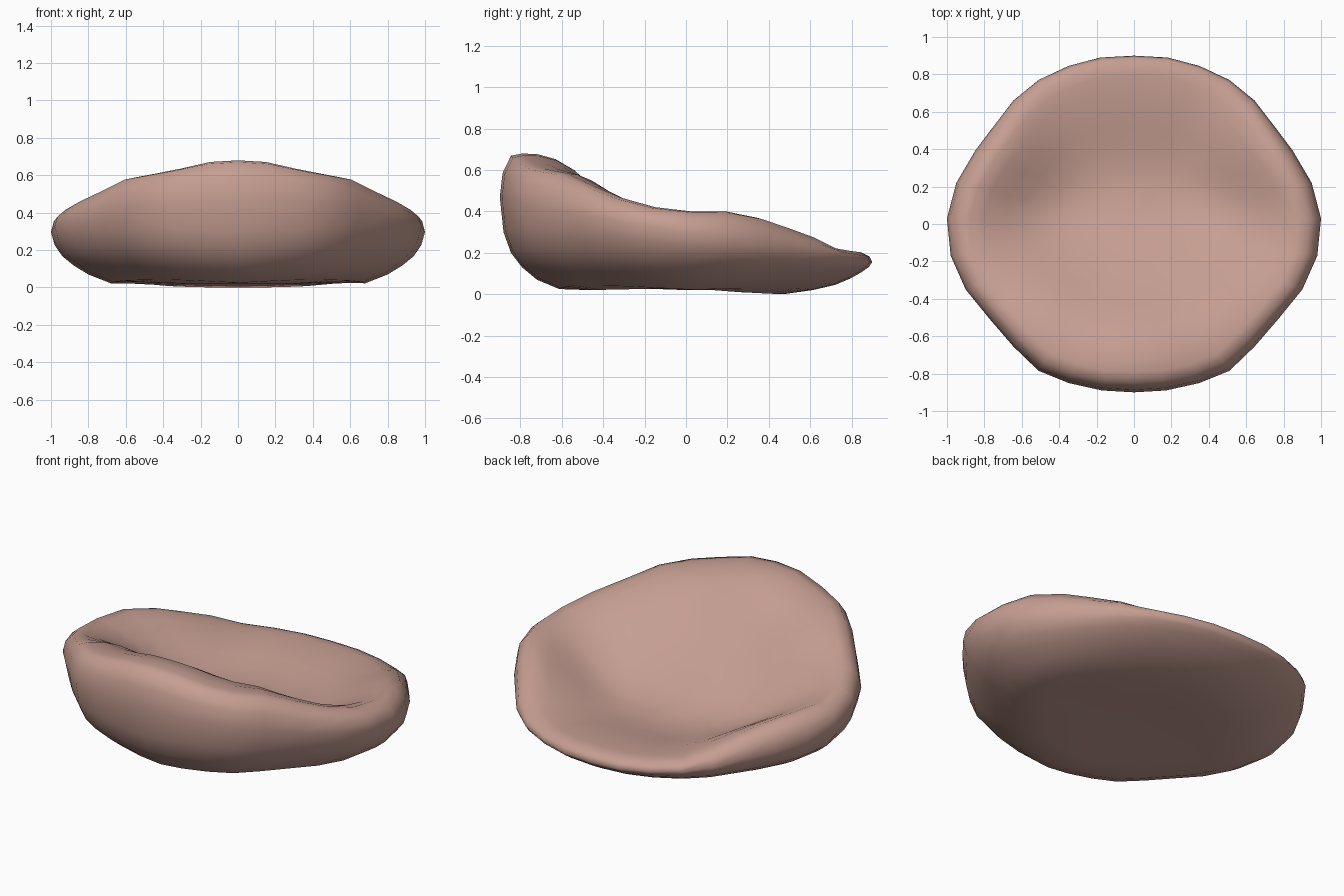
import bpy, bmesh

if "Cube" in bpy.data.objects:
    bpy.data.objects.remove(bpy.data.objects["Cube"])


def lerp_table(table, t):
    """Piecewise linear lookup."""
    if t <= table[0][0]:
        return table[0][1]
    for (a, va), (b, vb) in zip(table, table[1:]):
        if t <= b:
            return va + (vb - va) * (t - a) / (b - a)
    return table[-1][1]


def ease(a, b, t):
    """Slow start, steepest near the rim."""
    t = max(0.0, min(1.0, (t - a) / (b - a)))
    return t * t * (2.2 - 1.2 * t)


# Plan outline, right half from front to back
half = [(0, -.9), (.17, -.89), (.35, -.85), (.51, -.785), (.645, -.655),
        (.77, -.51), (.9, -.35), (.98, -.17), (1, .03), (.95, .22),
        (.85, .39), (.76, .51), (.645, .66), (.51, .77), (.35, .845),
        (.18, .89), (0, .9)]
outline = half + [(-x, y) for x, y in half[-2:0:-1]]

# Heights along y: widest edge, rim crest, and hollow centre line
edge_z = [(-.9, .47), (-.5, .38), (0, .30), (.5, .23), (.9, .155)]
rim_z = [(-.81, .68), (-.765, .635), (-.71, .608), (-.59, .585), (-.46, .525),
         (-.315, .465), (-.15, .42), (0, .40), (.2, .40), (.35, .37),
         (.46, .33), (.59, .28), (.7, .22), (.81, .205)]
seat_z = [(-.74, .675), (-.58, .575), (-.4, .455), (-.2, .325), (0, .21),
          (.13, .16), (.28, .148), (.5, .165), (.8, .203)]

# Underside rings: radius fraction, height at front, side, back
under = [(.3, .03, .025, .025), (.52, .02, .03, 0), (.68, .025, .022, .02),
         (.8, .07, .07, .045), (.88, .13, .12, .075), (.94, .2, .17, .105),
         (.98, .3, .23, .13)]


def under_height(row, x, y):
    s, front, side, back = row
    z = lerp_table([(-.9, front), (0, side), (.5, (side + 2 * back) / 3),
                    (.9, back)], y)
    # the corners between front and sides are rounder
    lift = .022 * min(1, abs(x * y) / .42) * (1 if y < 0 else .4)
    return z + lift * max(0, min(1, (s - .52) / .2))


def top_height(s, x, y):
    e, r = lerp_table(edge_z, y), lerp_table(rim_z, y * .9)
    if s >= .88:
        k = lerp_table([(.88, 1), (.94, .95), (.985, .55), (1, 0)], s)
        return e + (r - e) * k
    floor = min(lerp_table(seat_z, y * s), r + .01)
    return floor + (r - floor) * ease(.33, .88, s)


# Cushion: rings from the underside, around the edge, into the hollow
bm = bmesh.new()
rings = []
for row in under:
    rings.append([bm.verts.new((x * row[0], y * row[0], under_height(row, x, y)))
                  for x, y in outline])
for s in (1, .985, .94, .88, .8, .7, .6, .48, .34, .18):
    rings.append([bm.verts.new((x * s, y * s, top_height(s, x, y)))
                  for x, y in outline])
n = len(outline)
for lo, hi in zip(rings, rings[1:]):
    for i in range(n):
        j = (i + 1) % n
        bm.faces.new((lo[i], lo[j], hi[j], hi[i]))
bottom = bm.verts.new((0, 0, .02))
top = bm.verts.new((0, 0, lerp_table(seat_z, 0)))
for i in range(n):
    j = (i + 1) % n
    bm.faces.new((bottom, rings[0][j], rings[0][i]))
    bm.faces.new((top, rings[-1][i], rings[-1][j]))
bmesh.ops.recalc_face_normals(bm, faces=bm.faces)
for f in bm.faces:
    f.smooth = True

mesh = bpy.data.meshes.new("cushion_seat")
bm.to_mesh(mesh)
bm.free()
seat = bpy.data.objects.new("cushion_seat", mesh)
bpy.context.collection.objects.link(seat)

# Dusty pink fabric
mat = bpy.data.materials.new("dusty pink")
mat.diffuse_color = (.56, .34, .285, 1)
mat.use_nodes = True
mat.node_tree.nodes["Principled BSDF"].inputs["Base Color"].default_value = mat.diffuse_color
mesh.materials.append(mat)
